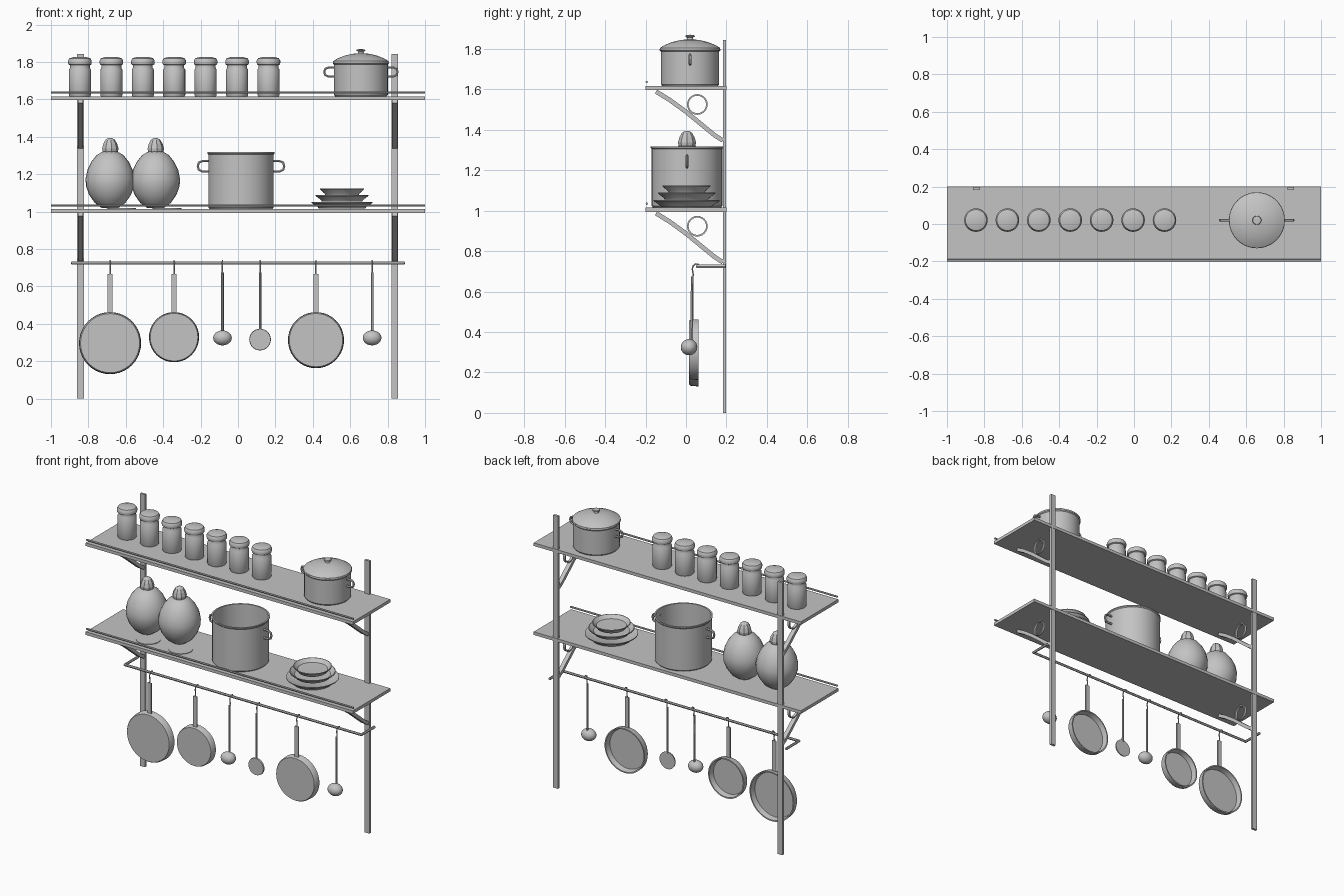
import bpy, bmesh, math
from mathutils import Matrix, Vector

if "Cube" in bpy.data.objects:
    bpy.data.objects.remove(bpy.data.objects["Cube"])

metal = bpy.data.materials.new("light_grey")
metal.diffuse_color = (0.55, 0.55, 0.55, 1)
metal.use_nodes = True
metal.node_tree.nodes["Principled BSDF"].inputs["Base Color"].default_value = metal.diffuse_color


def finish(name, mesh, smooth=True):
    ob = bpy.data.objects.new(name, mesh)
    bpy.context.collection.objects.link(ob)
    mesh.materials.clear()
    mesh.materials.append(metal)
    if smooth:
        mesh.polygons.foreach_set("use_smooth", [True] * len(mesh.polygons))
        mesh.set_sharp_from_angle(angle=math.radians(35))
    return ob


def box(name, x, y, z):
    """Box from (min, max) ranges."""
    bm = bmesh.new()
    bmesh.ops.create_cube(bm, size=1)
    for v in bm.verts:
        v.co = [r[0] + (c + 0.5) * (r[1] - r[0]) for c, r in zip(v.co, (x, y, z))]
    me = bpy.data.meshes.new(name)
    bm.to_mesh(me)
    return finish(name, me, False)


def lathe(name, loc, profile, n=32, facing_front=False, smooth=True):
    """Spin an (r, h) profile about z, or about y when facing_front."""
    bm = bmesh.new()
    vs = [bm.verts.new((r, 0, h)) for r, h in profile]
    es = [bm.edges.new(p) for p in zip(vs, vs[1:])]
    bmesh.ops.spin(bm, geom=vs + es, cent=(0, 0, 0), axis=(0, 0, 1),
                   angle=math.tau, steps=n, use_merge=False)
    bmesh.ops.remove_doubles(bm, verts=bm.verts, dist=1e-5)
    bmesh.ops.recalc_face_normals(bm, faces=bm.faces)
    if facing_front:
        bm.transform(Matrix.Rotation(-math.pi / 2, 4, 'X'))
    bm.transform(Matrix.Translation(loc))
    me = bpy.data.meshes.new(name)
    bm.to_mesh(me)
    return finish(name, me, smooth)


def tube(name, pts, radius, closed=False):
    """Round rod along a path."""
    cu = bpy.data.curves.new(name, 'CURVE')
    cu.dimensions = '3D'
    cu.bevel_depth, cu.bevel_resolution, cu.use_fill_caps = radius, 1, True
    sp = cu.splines.new('POLY')
    sp.points.add(len(pts) - 1)
    for p, q in zip(sp.points, pts):
        p.co = (*q, 1)
    sp.use_cyclic_u = closed
    tmp = bpy.data.objects.new(name, cu)
    bpy.context.collection.objects.link(tmp)
    me = bpy.data.meshes.new_from_object(tmp.evaluated_get(bpy.context.evaluated_depsgraph_get()))
    bpy.data.objects.remove(tmp)
    return finish(name, me)


def strip(name, x, half_w, path, thick):
    """Flat bar of constant x width following a (y, z) path."""
    bm = bmesh.new()
    rows = []
    for i, p in enumerate(path):
        a, b = Vector(path[max(i - 1, 0)]), Vector(path[min(i + 1, len(path) - 1)])
        t = (b - a).normalized()
        nrm = Vector((-t.y, t.x)) * thick / 2
        rows.append([bm.verts.new((x + sx * half_w, p[0] + s * nrm.x, p[1] + s * nrm.y))
                     for sx, s in ((-1, -1), (1, -1), (1, 1), (-1, 1))])
    for r, q in zip(rows, rows[1:]):
        for k in range(4):
            bm.faces.new((r[k], r[(k + 1) % 4], q[(k + 1) % 4], q[k]))
    bm.faces.new(rows[0])
    bm.faces.new(rows[-1])
    bmesh.ops.recalc_face_normals(bm, faces=bm.faces)
    me = bpy.data.meshes.new(name)
    bm.to_mesh(me)
    return finish(name, me)


# Uprights, shelves, front rails, brackets
for x in (-0.842, 0.838):
    box("post", (x - 0.018, x + 0.018), (0.182, 0.198), (0, 1.843))
for z in (1.015, 1.617):
    box("shelf", (-1, 1), (-0.2, 0.2), (z - 0.021, z))
    tube("shelf_rail", [(-1, -0.194, z + 0.019), (1, -0.194, z + 0.019)], 0.006)
    for x in (-0.842, 0.838):
        arm = [(-0.148, z - 0.028), (-0.08, z - 0.07), (0.0, z - 0.128),
               (0.09, z - 0.202), (0.14, z - 0.243), (0.182, z - 0.27)]
        strip("bracket_arm", x, 0.014, arm, 0.022)
        prof = [(0.051, -0.008), (0.051, 0.008), (0.043, 0.008), (0.043, -0.008), (0.051, -0.008)]
        ring = lathe("bracket_ring", (0, 0, 0), prof, 24)
        ring.data.transform(Matrix.Translation((x, 0.056, z - 0.092)) @ Matrix.Rotation(math.pi / 2, 4, 'Y'))

# Hanging rail with side returns
tube("hanging_rail", [(-0.885, 0.195, 0.725), (-0.885, 0.055, 0.725),
                      (0.885, 0.055, 0.725), (0.885, 0.195, 0.725)], 0.009)


def hook(x):
    pts = [(0.066, 0.722), (0.06, 0.735), (0.048, 0.737), (0.036, 0.728), (0.031, 0.712),
           (0.034, 0.695), (0.036, 0.682), (0.033, 0.67), (0.027, 0.668)]
    tube("hook", [(x, y, z) for y, z in pts], 0.004)


# Hanging pans, open towards the wall
for x, z, r in ((-0.684, 0.297, 0.166), (-0.342, 0.329, 0.134), (0.417, 0.313, 0.15)):
    hook(x)
    lathe("frying_pan", (x, 0.016, z),
          [(0, 0), (r * 0.95, 0), (r * 0.985, 0.008), (r, 0.045), (r - 0.008, 0.045),
           (r - 0.016, 0.01), (0, 0.01)], 40, True)
    box("pan_handle", (x - 0.014, x + 0.014), (0.029, 0.037), (z + r - 0.006, 0.666))

# Ladles and skimmer
for x in (-0.083, 0.717):
    hook(x)
    bowl = lathe("ladle_bowl", (0, 0, 0),
                 [(0.05 * math.sin(a * math.pi / 12), -0.04 * math.cos(a * math.pi / 12))
                  for a in range(13)], 24)
    bowl.data.transform(Matrix.Translation((x, 0.015, 0.325)) @ Matrix.Diagonal((1, 0.82, 1, 1)))
    tube("ladle_handle", [(x, 0.028, 0.35), (x, 0.03, 0.675)], 0.007)
hook(0.118)
lathe("skimmer_disc", (0.118, 0.022, 0.316), [(0, 0), (0.056, 0), (0.058, 0.01), (0, 0.01)], 28, True)
tube("skimmer_handle", [(0.118, 0.029, 0.365), (0.118, 0.03, 0.675)], 0.007)

# Storage jars
for i in range(7):
    lathe("jar", (-0.845 + i * 0.168, 0.021, 1.617),
          [(0, 0), (0.056, 0), (0.059, 0.006), (0.059, 0.142), (0.053, 0.152), (0.053, 0.166),
           (0.061, 0.17), (0.063, 0.178), (0.063, 0.19), (0.056, 0.203), (0.035, 0.209), (0, 0.211)], 28)


def loop_handles(x, y, z, r, reach, h):
    """Pair of upright loop handles on the sides of a pot."""
    for s in (-1, 1):
        pts = [(-0.006, h), (reach * 0.55, h), (reach * 0.9, h * 0.7), (reach, 0),
               (reach * 0.9, -h * 0.7), (reach * 0.55, -h), (-0.006, -h)]
        tube("pot_handle", [(x + s * (r + a), y, z + b) for a, b in pts], 0.007)


# Lidded pot
px, py = 0.657, 0.02
lathe("lidded_pot", (px, py, 1.617),
      [(0, 0), (0.138, 0), (0.144, 0.008), (0.144, 0.17), (0.15, 0.176), (0.15, 0.182), (0, 0.182)], 40)
lathe("pot_lid", (px, py, 1.797),
      [(0, 0), (0.15, 0), (0.148, 0.008), (0.125, 0.022), (0.09, 0.036), (0.05, 0.046), (0.016, 0.05),
       (0.014, 0.058), (0.024, 0.064), (0.022, 0.07), (0, 0.073)], 40)
loop_handles(px, py, 1.747, 0.144, 0.052, 0.024)

# Open stock pot
lathe("stock_pot", (0.016, 0.005, 1.015),
      [(0, 0), (0.168, 0), (0.175, 0.008), (0.175, 0.29), (0.18, 0.296), (0.18, 0.303), (0.17, 0.303),
       (0.168, 0.012), (0, 0.012)], 40)
loop_handles(0.016, 0.005, 1.243, 0.175, 0.056, 0.028)

# Plump lidded vases and the small mats beside them
for x in (-0.684, -0.441):
    lathe("vase", (x, 0.005, 1.017),
          [(0, 0), (0.045, 0.003), (0.082, 0.03), (0.112, 0.073), (0.129, 0.12), (0.131, 0.16),
           (0.121, 0.207), (0.1, 0.25), (0.072, 0.285), (0.042, 0.303), (0, 0.31)], 24)
    lathe("vase_stopper", (x, 0.005, 1.308),
          [(0.032, -0.01), (0.043, 0.015), (0.045, 0.03), (0.038, 0.055), (0.026, 0.076), (0.012, 0.085),
           (0, 0.086)], 9, smooth=False)
    lathe("mat", (x + 0.063, -0.072, 1.0145), [(0, 0), (0.075, 0), (0.075, 0.004), (0, 0.004)], 28)

# Stack of plates
for r, z in ((0.163, 1.017), (0.142, 1.055), (0.118, 1.09)):
    lathe("plate", (0.556, 0.003, z),
          [(0, 0), (r * 0.76, 0), (r * 0.8, 0.008), (r, 0.03), (r, 0.035), (r * 0.97, 0.035),
           (r * 0.78, 0.014), (0, 0.012)], 36)
